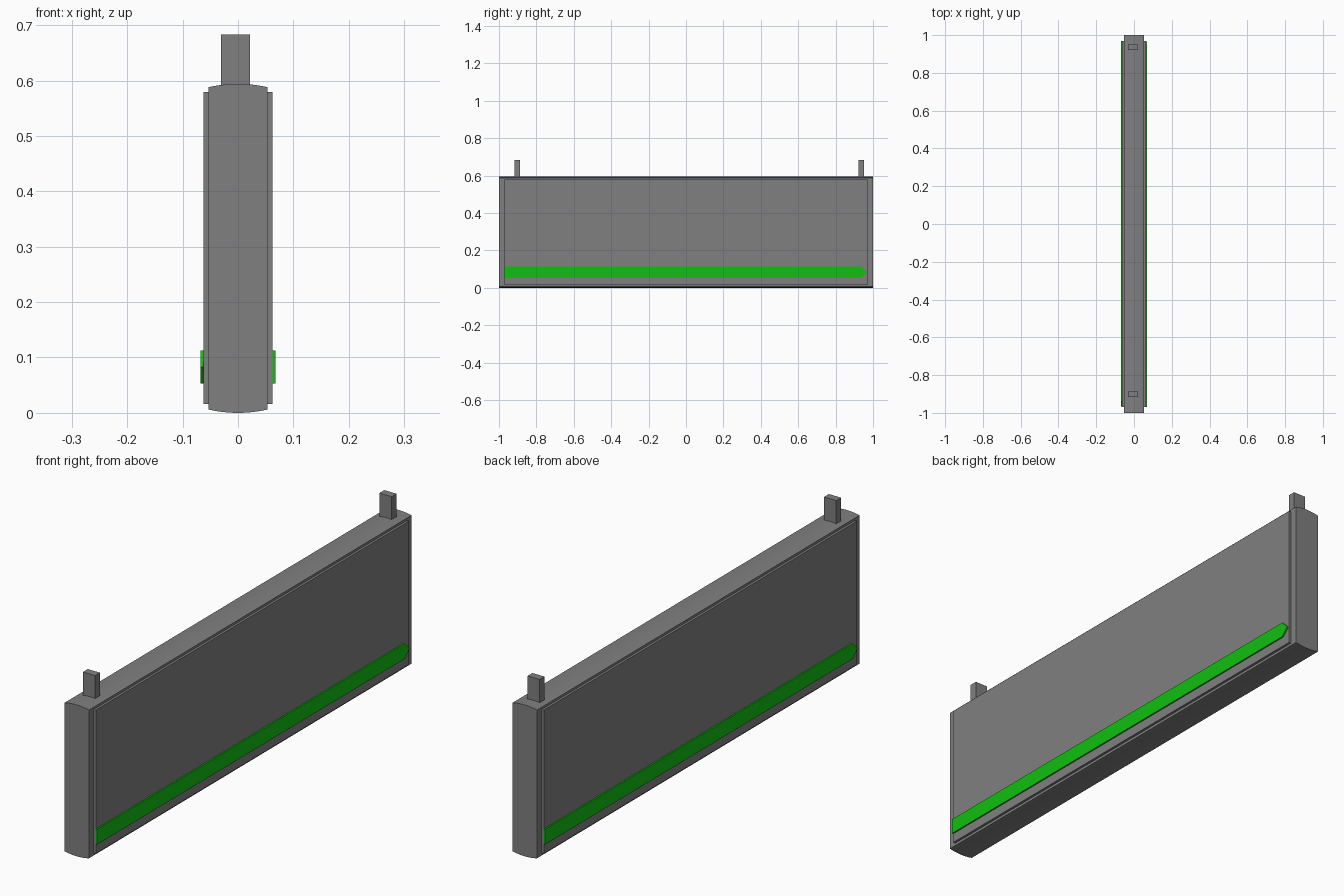
import bpy, bmesh, math

if "Cube" in bpy.data.objects:
    bpy.data.objects.remove(bpy.data.objects["Cube"], do_unlink=True)


def material(name, rgb):
    m = bpy.data.materials.new(name)
    m.use_nodes = True
    m.diffuse_color = (*rgb, 1)
    m.node_tree.nodes["Principled BSDF"].inputs["Base Color"].default_value = (*rgb, 1)
    return m


grey = material("grey", (0.216, 0.216, 0.216))
green = material("green", (0.005, 0.53, 0.005))


def prism(name, outline, direction, mat):
    """Extrude a closed 3D outline along a direction."""
    bm = bmesh.new()
    face = bm.faces.new([bm.verts.new(p) for p in outline])
    new = bmesh.ops.extrude_face_region(bm, geom=[face])["geom"]
    bmesh.ops.translate(bm, vec=direction,
                        verts=[v for v in new if isinstance(v, bmesh.types.BMVert)])
    bmesh.ops.recalc_face_normals(bm, faces=bm.faces)
    mesh = bpy.data.meshes.new(name)
    bm.to_mesh(mesh)
    bm.free()
    mesh.materials.append(mat)
    obj = bpy.data.objects.new(name, mesh)
    bpy.context.collection.objects.link(obj)
    return obj


def box(name, x0, x1, y0, y1, z0, z1, mat):
    return prism(name, [(x0, y0, z0), (x1, y0, z0), (x1, y1, z0), (x0, y1, z0)],
                 (0, 0, z1 - z0), mat)


# Sign body with gently bowed top and bottom
HALF, HEIGHT, BOW, STEPS = 0.053, 0.594, 0.006, 12
ts = [-1 + 2 * i / STEPS for i in range(STEPS + 1)]
bottom = [(HALF * t, -1, BOW * t * t) for t in ts]
top = [(HALF * t, -1, HEIGHT - BOW * t * t) for t in reversed(ts)]
body = prism("sign_body", bottom + top, (0, 2, 0), grey)
bpy.context.view_layer.objects.active = body
body.select_set(True)
bpy.ops.object.shade_smooth_by_angle(angle=math.radians(30))
body.select_set(False)

# Raised face panels and arrow stripes, the far side turned half round
for side, s in (("left", 1), ("right", -1)):
    box(side + "_panel", s * 0.05, s * 0.0625, -0.97, 0.97, 0.016, 0.579, grey)
    arrow = [(-0.97, 0.053), (0.937, 0.053), (0.967, 0.083), (0.937, 0.113), (-0.97, 0.113)]
    prism(side + "_arrow_stripe", [(s * 0.061, s * y, z) for y, z in arrow],
          (s * 0.007, 0, 0), green)

# Hanging pegs on top
for name, y in (("front_peg", -0.917), ("back_peg", 0.921)):
    box(name, -0.031, 0.022, y, y + 0.03, 0.58, 0.683, grey)
